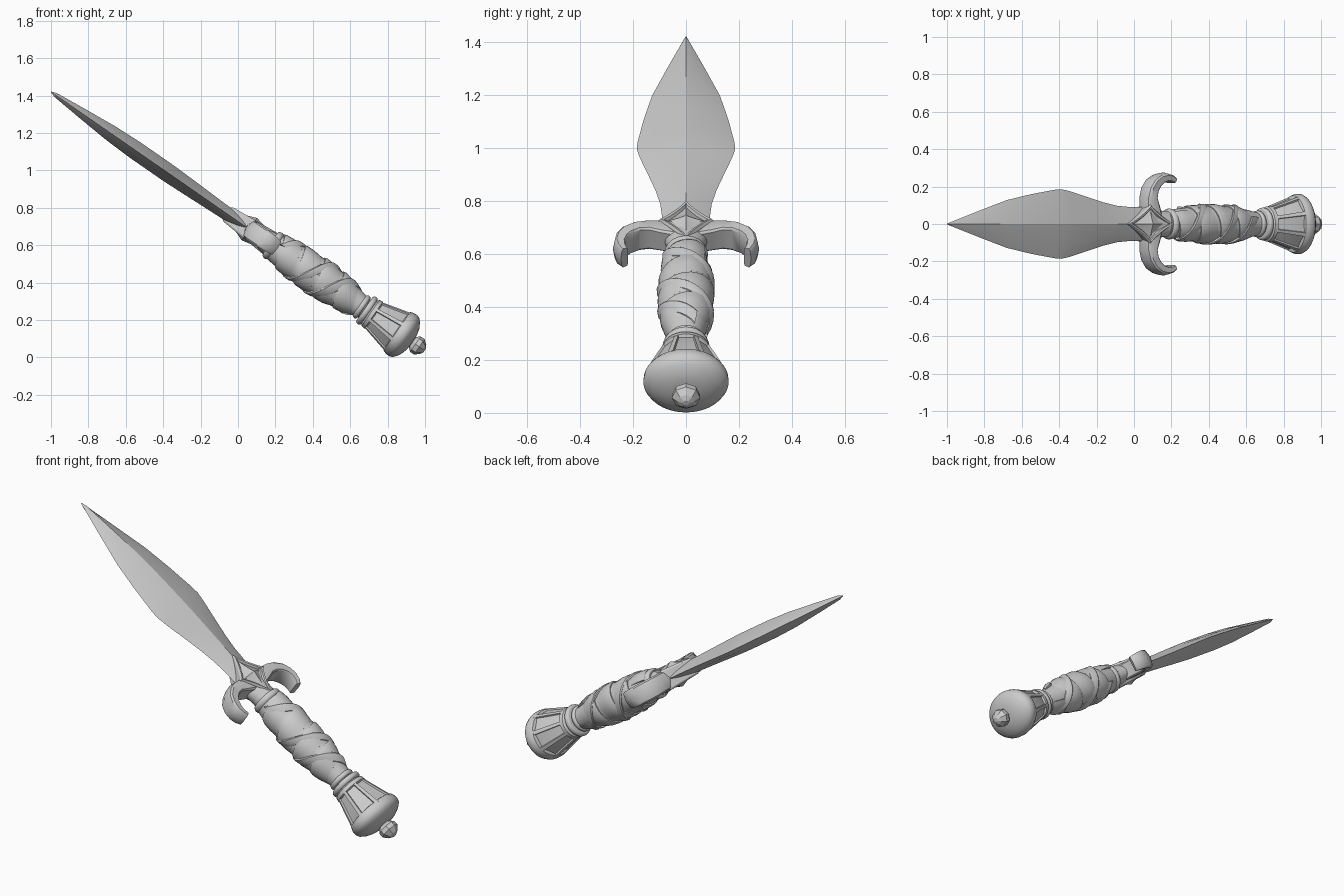
import bpy, bmesh, math
from mathutils import Matrix, Vector

if "Cube" in bpy.data.objects:
    bpy.data.objects.remove(bpy.data.objects["Cube"])

# Local frame: X runs from blade tip to pommel, Y is blade width, Z is blade thickness
FRAME = Matrix.Translation((-1.0, 0, 1.42)) @ Matrix.Rotation(math.radians(34.7), 4, 'Y')
TAU = 2 * math.pi


def loft(name, rings, angle=30):
    """Skin a list of equal-length point rings and cap both ends."""
    bm = bmesh.new()
    vs = [[bm.verts.new(p) for p in r] for r in rings]
    n = len(vs[0])
    for a, b in zip(vs, vs[1:]):
        for i in range(n):
            j = (i + 1) % n
            bm.faces.new((a[i], a[j], b[j], b[i]))
    bm.faces.new(vs[0])
    bm.faces.new(vs[-1])
    bmesh.ops.remove_doubles(bm, verts=bm.verts, dist=1e-5)
    bmesh.ops.recalc_face_normals(bm, faces=bm.faces)
    me = bpy.data.meshes.new(name)
    bm.to_mesh(me)
    bm.free()
    me.shade_smooth()
    me.set_sharp_from_angle(angle=math.radians(angle))
    ob = bpy.data.objects.new(name, me)
    ob.matrix_world = FRAME
    bpy.context.collection.objects.link(ob)
    return ob


def lathe(name, profile, n=32, angle=30, phase=0.0):
    """Profile of (t, half width, half thickness)."""
    return loft(name, [[(t, w * math.cos(TAU * (i + phase) / n), h * math.sin(TAU * (i + phase) / n))
                        for i in range(n)] for t, w, h in profile], angle)


def lerp(table, t):
    for (t0, a), (t1, b) in zip(table, table[1:]):
        if t <= t1:
            return a + (b - a) * max(0, t - t0) / (t1 - t0)
    return table[-1][1]


def mirror(ob, axis):
    m = ob.modifiers.new("mirror", 'MIRROR')
    m.use_axis = [axis == k for k in "XYZ"]


# Leaf-shaped blade with a central ridge
blade = [(0, .002, .002), (.03, .012, .012), (.2, .068, .028), (.39, .128, .044), (.55, .16, .05),
         (.70, .183, .05), (.745, .186, .05), (.80, .175, .049), (.92, .142, .045), (1.02, .115, .041),
         (1.11, .097, .038), (1.2, .09, .036), (1.3, .09, .034)]
loft("blade", [[(t, w * a, h * b) for a, b in
                ((1, 0), (.6, .5), (0, 1), (-.6, .5), (-1, 0), (-.6, -.5), (0, -1), (.6, -.5))]
               for t, w, h in blade], 12)

# Core of the guard
lathe("guard_core", [(1.23, .05, .03), (1.27, .085, .045), (1.34, .085, .055), (1.40, .07, .062),
                     (1.45, .07, .065)], 24)


# Curled guard arms, one side mirrored to the other
def curl(path):
    rings = []
    for i, (t, y, w, h) in enumerate(path):
        a, b = path[max(i - 1, 0)], path[min(i + 1, len(path) - 1)]
        d = Vector((b[0] - a[0], b[1] - a[1])).normalized()
        nx, ny = -d.y, d.x           # points to the outside of the curl
        rings.append([(t + nx * u * w, y + ny * u * w, v * h) for u, v in
                      ((1.15, 0), (.8, .85), (.45, 1), (-.8, .95), (-1, .8),
                       (-1, -.8), (-.8, -.95), (.45, -1), (.8, -.85))])
    return rings


arm = loft("guard_arm", curl([(1.325, .03, .05, .05), (1.315, .09, .042, .05), (1.308, .14, .033, .052),
                              (1.318, .185, .03, .054), (1.343, .222, .028, .054),
                              (1.375, .243, .025, .053), (1.41, .251, .022, .05),
                              (1.44, .246, .019, .047), (1.465, .232, .014, .043)]), 35)
mirror(arm, "Y")


# Four-pointed star ornament on both faces of the guard
def star(scale, h):
    pts = []
    for i in range(32):
        c, s = math.cos(TAU * i / 32), math.sin(TAU * i / 32)
        t = 1.29 + .148 * scale * math.copysign(abs(c) ** 2.3, c)
        y = .105 * scale * math.copysign(abs(s) ** 2.3, s)
        pts.append((t, y, h * (.75 + .4 * (t - 1.14) / .29)))
    return pts


ornament = loft("guard_star", [star(1, .0), star(1, .05), star(.92, .06), star(.80, .058),
                               star(.72, .046), star(.3, .062), star(.02, .075)], 25)
mirror(ornament, "Z")

# Grip core and its collars
GRIP = [(1.42, .068), (1.48, .08), (1.6, .093), (1.72, .099), (1.85, .094), (1.95, .075),
        (2.02, .06), (2.09, .058)]
lathe("grip_core", [(t, r, r) for t, r in GRIP])


def ring(name, t, r, half):
    lathe(name, [(t + half * math.cos(math.pi * (1 - k / 6)), r - half * .8 + half * .8 * math.sin(math.pi * k / 6),
                  r - half * .8 + half * .8 * math.sin(math.pi * k / 6)) for k in range(7)], 32, 40)


ring("upper_collar", 1.445, .083, .02)
ring("lower_collar", 2.055, .088, .016)
ring("lower_collar_bead", 2.02, .072, .014)


# Leather straps wound around the grip
def strap(name, t0, t1, pitch, width, lift, phase):
    steps = int(abs((t1 - t0) / pitch) * 28)
    rings = []
    for i in range(steps + 1):
        t = t0 + (t1 - t0) * i / steps
        a = TAU * ((t - t0) / pitch + phase)
        rings.append([])
        for u, v in ((-.5, -.012), (-.5, lift), (-.38, lift + .004), (0, lift + .002),
                     (.42, lift - .006), (.5, -.012)):
            tt = t + u * width
            r = lerp(GRIP, tt) + v
            rings[-1].append((tt, r * math.cos(a), r * math.sin(a)))
    loft(name, rings, 35)


strap("grip_wrap", 1.50, 1.98, .125, .118, .006, .1)
strap("grip_cross_strap_a", 1.50, 1.96, -.36, .06, .010, .45)
strap("grip_cross_strap_b", 1.54, 1.98, -.36, .05, .010, .95)

# Flared eight-sided pommel with edge ribs
lathe("pommel_body", [(2.07, .075, .068), (2.09, .088, .078), (2.25, .145, .122), (2.29, .15, .124)],
      8, 20, .5)
lathe("pommel_top_band", [(2.07, .08, .074), (2.078, .093, .084), (2.098, .096, .088), (2.106, .085, .076)],
      32)
for k in range(8):
    a = TAU * (k + .5) / 8
    c, s = math.cos(a), math.sin(a)
    rib = []
    for t, w, h in ((2.09, .088, .078), (2.26, .148, .124)):
        p = Vector((t, w * c, h * s))
        out = Vector((0, c, s)) * .006
        side = Vector((0, -s, c)) * (.008 if t < 2.2 else .011)
        rib.append([p + out + side, p + out - side, p - 2 * out - side, p - 2 * out + side])
    loft(f"pommel_rib_{k + 1}", rib, 30)

# Rounded pommel cap and faceted end knob
lathe("pommel_cap", [(2.245, .135, .11), (2.25, .152, .125), (2.268, .160, .132), (2.29, .161, .133),
                     (2.308, .152, .127), (2.325, .13, .108), (2.34, .095, .08), (2.35, .05, .045)], 40, 35)
lathe("end_knob", [(2.33, .032, .032), (2.352, .034, .034), (2.37, .052, .05), (2.395, .054, .05),
                   (2.42, .032, .03), (2.43, .012, .012)], 8, 15)
